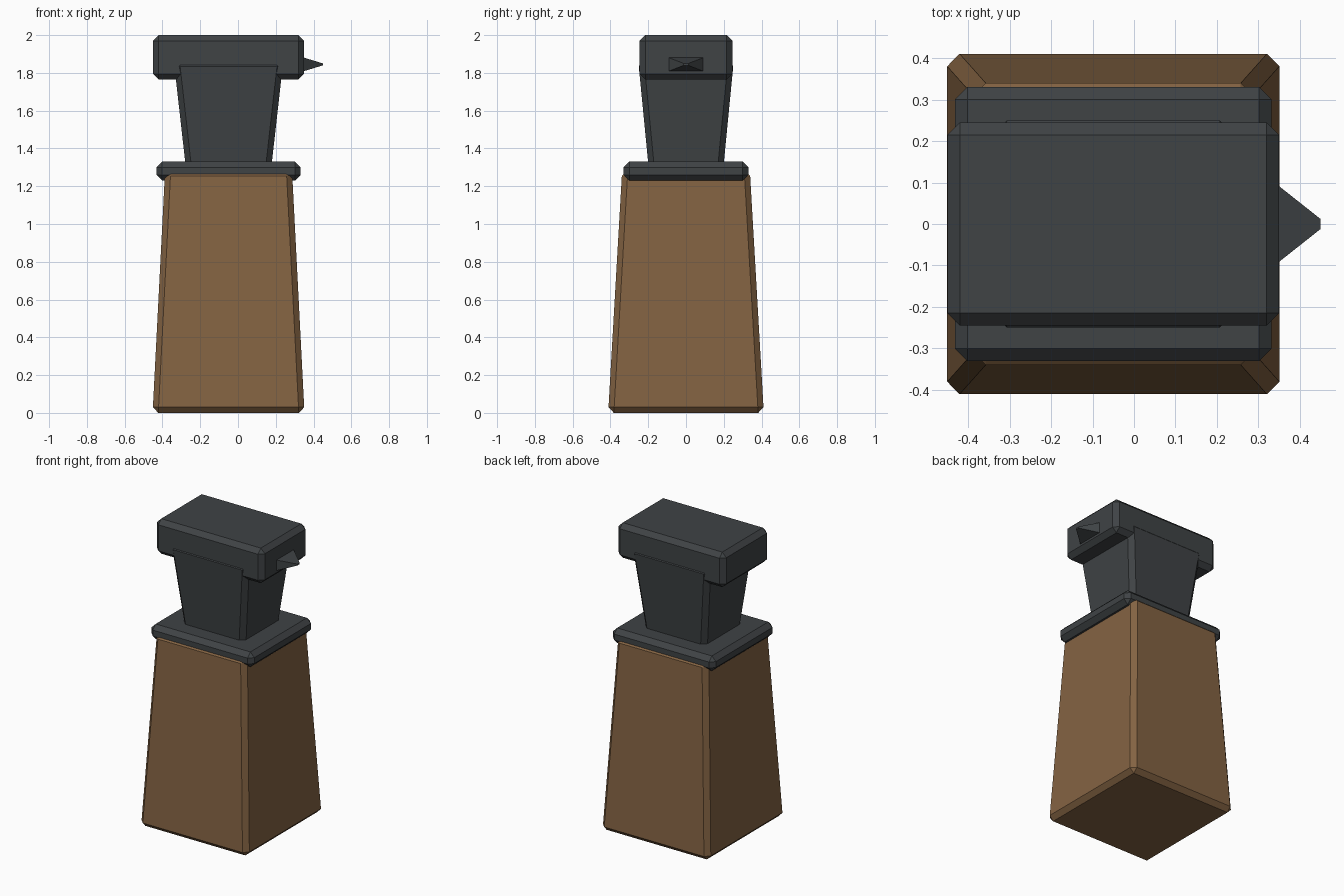
import bpy, bmesh

if "Cube" in bpy.data.objects:
    bpy.data.objects.remove(bpy.data.objects["Cube"])


def material(name, color):
    m = bpy.data.materials.new(name)
    m.diffuse_color = color
    m.use_nodes = True
    m.node_tree.nodes["Principled BSDF"].inputs["Base Color"].default_value = m.diffuse_color
    return m


wood = material("brown", (0.23, 0.125, 0.055, 1))
dark = material("dark_grey", (0.05, 0.056, 0.06, 1))
CX = -0.05  # the handle axis sits slightly behind the nozzle tip


def block(name, z0, z1, bottom, top, mat, chamfer=0.03):
    """Chamfered box with different half sizes at the bottom and top."""
    bm = bmesh.new()
    bmesh.ops.create_cube(bm, size=2)
    for v in bm.verts:
        hx, hy = top if v.co.z > 0 else bottom
        v.co = (CX + v.co.x * hx, v.co.y * hy, z1 if v.co.z > 0 else z0)
    if chamfer:
        bmesh.ops.bevel(bm, geom=bm.edges[:], offset=chamfer, segments=1,
                        profile=0.5, affect='EDGES')
    me = bpy.data.meshes.new(name)
    bm.to_mesh(me)
    bm.free()
    ob = bpy.data.objects.new(name, me)
    bpy.context.collection.objects.link(ob)
    me.materials.append(mat)
    return ob


# Tapered bottle body
block("body", 0, 1.285, (0.402, 0.412), (0.336, 0.338), wood)
# Collar around the body top
block("collar", 1.23, 1.33, (0.382, 0.33), (0.382, 0.33), dark)
# Neck widening up into the head
block("neck", 1.27, 1.865, (0.223, 0.195), (0.290, 0.253), dark)
# Spray head
block("head", 1.765, 2.0, (0.40, 0.245), (0.40, 0.245), dark)

# Pointed nozzle: four-sided taper along x
bm = bmesh.new()
bmesh.ops.create_cube(bm, size=2)
for v in bm.verts:
    hy, hz = (0.012, 0.005) if v.co.x > 0 else (0.095, 0.037)
    v.co = (0.45 if v.co.x > 0 else 0.345, v.co.y * hy, 1.845 + v.co.z * hz)
me = bpy.data.meshes.new("nozzle")
bm.to_mesh(me)
bm.free()
me.materials.append(dark)
bpy.context.collection.objects.link(bpy.data.objects.new("nozzle", me))
